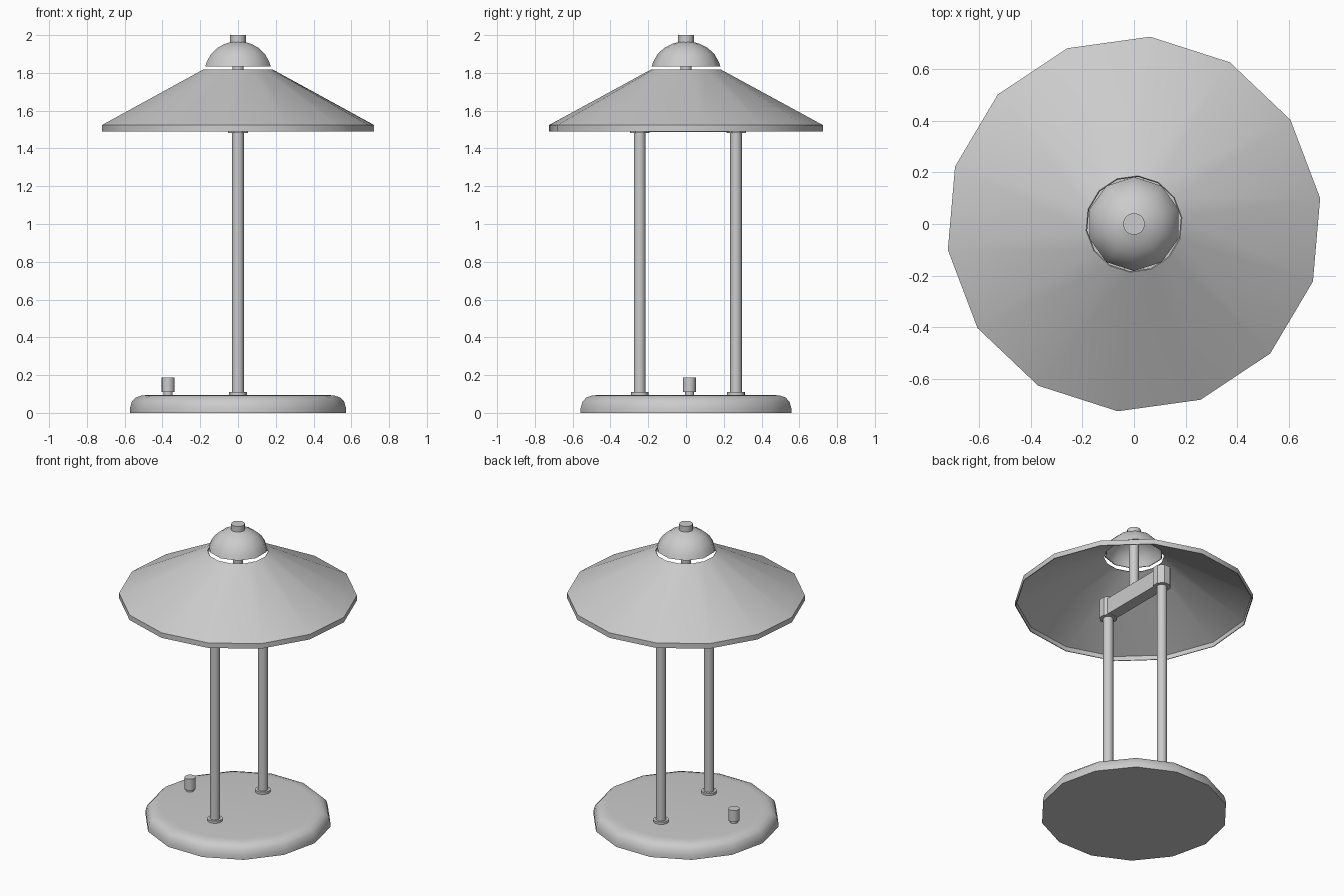
import bpy
import bmesh
from math import cos, sin, pi, radians

if "Cube" in bpy.data.objects:
    bpy.data.objects.remove(bpy.data.objects["Cube"], do_unlink=True)

grey = bpy.data.materials.new("plain grey")
grey.use_nodes = True
grey.diffuse_color = (0.6, 0.6, 0.6, 1)
grey.node_tree.nodes["Principled BSDF"].inputs["Base Color"].default_value = (0.6, 0.6, 0.6, 1)


def finish(name, bm, location):
    bmesh.ops.recalc_face_normals(bm, faces=bm.faces)
    mesh = bpy.data.meshes.new(name)
    bm.to_mesh(mesh)
    bm.free()
    mesh.materials.append(grey)
    obj = bpy.data.objects.new(name, mesh)
    bpy.context.collection.objects.link(obj)
    obj.location = location
    bpy.ops.object.select_all(action="DESELECT")
    obj.select_set(True)
    bpy.context.view_layer.objects.active = obj
    bpy.ops.object.shade_smooth_by_angle(angle=radians(35))
    return obj


def lathe(name, profile, sides, turn=0, at=(0, 0), shell=False):
    """Spin (radius, z) points; a shell joins its last ring to the first."""
    bm = bmesh.new()
    angles = [radians(turn) + 2 * pi * i / sides for i in range(sides)]
    rings = [[bm.verts.new((r * cos(a), r * sin(a), z)) for a in angles]
             for r, z in profile]
    pairs = list(zip(rings, rings[1:]))
    if shell:
        pairs.append((rings[-1], rings[0]))
    else:
        bm.faces.new(rings[0])
        bm.faces.new(rings[-1])
    for low, high in pairs:
        for i in range(sides):
            j = (i + 1) % sides
            bm.faces.new((low[i], low[j], high[j], high[i]))
    return finish(name, bm, (*at, 0))


def rod(name, radius, bottom, top, sides=16, at=(0, 0), turn=0):
    return lathe(name, [(radius, bottom), (radius, top)], sides, turn, at)


# Rounded base
lathe("base", [(0.573, 0), (0.572, 0.025), (0.562, 0.06), (0.54, 0.082),
               (0.51, 0.092), (0.47, 0.095)], 14)

# Switch on the base
knob_at = (-0.37, 0.018)
rod("switch_neck", 0.024, 0.09, 0.115, at=knob_at)
rod("switch_knob", 0.034, 0.11, 0.187, at=knob_at)

# Two poles with foot collars and top blocks
for side, y in (("front", -0.245), ("back", 0.265)):
    rod(side + "_pole", 0.031, 0.09, 1.5, at=(0, y))
    rod(side + "_foot_collar", 0.047, 0.09, 0.11, at=(0, y))
    rod(side + "_top_block", 0.056, 1.483, 1.61, 8, (0, y), 22.5)

# Crossbar between the poles
bm = bmesh.new()
bmesh.ops.create_cube(bm, size=1)
bmesh.ops.scale(bm, vec=(0.075, 0.46, 0.11), verts=bm.verts)
finish("crossbar", bm, (0, 0.01, 1.542))

# Stem carrying the shade cap
rod("stem", 0.03, 1.59, 1.97)

# Open conical shade with an upright rim
lathe("shade", [(0.727, 1.49), (0.727, 1.524), (0.187, 1.817),
                (0.183, 1.812), (0.722, 1.52), (0.722, 1.49)], 14, 7.9, shell=True)

# Hollow domed cap and finial
lathe("cap", [(0.182, 1.835), (0.172, 1.862), (0.15, 1.9), (0.115, 1.932),
              (0.075, 1.953), (0.03, 1.966), (0.03, 1.96), (0.073, 1.947),
              (0.111, 1.927), (0.145, 1.896), (0.167, 1.86), (0.177, 1.835)],
      10, 18, shell=True)
rod("finial", 0.042, 1.96, 2.0)
